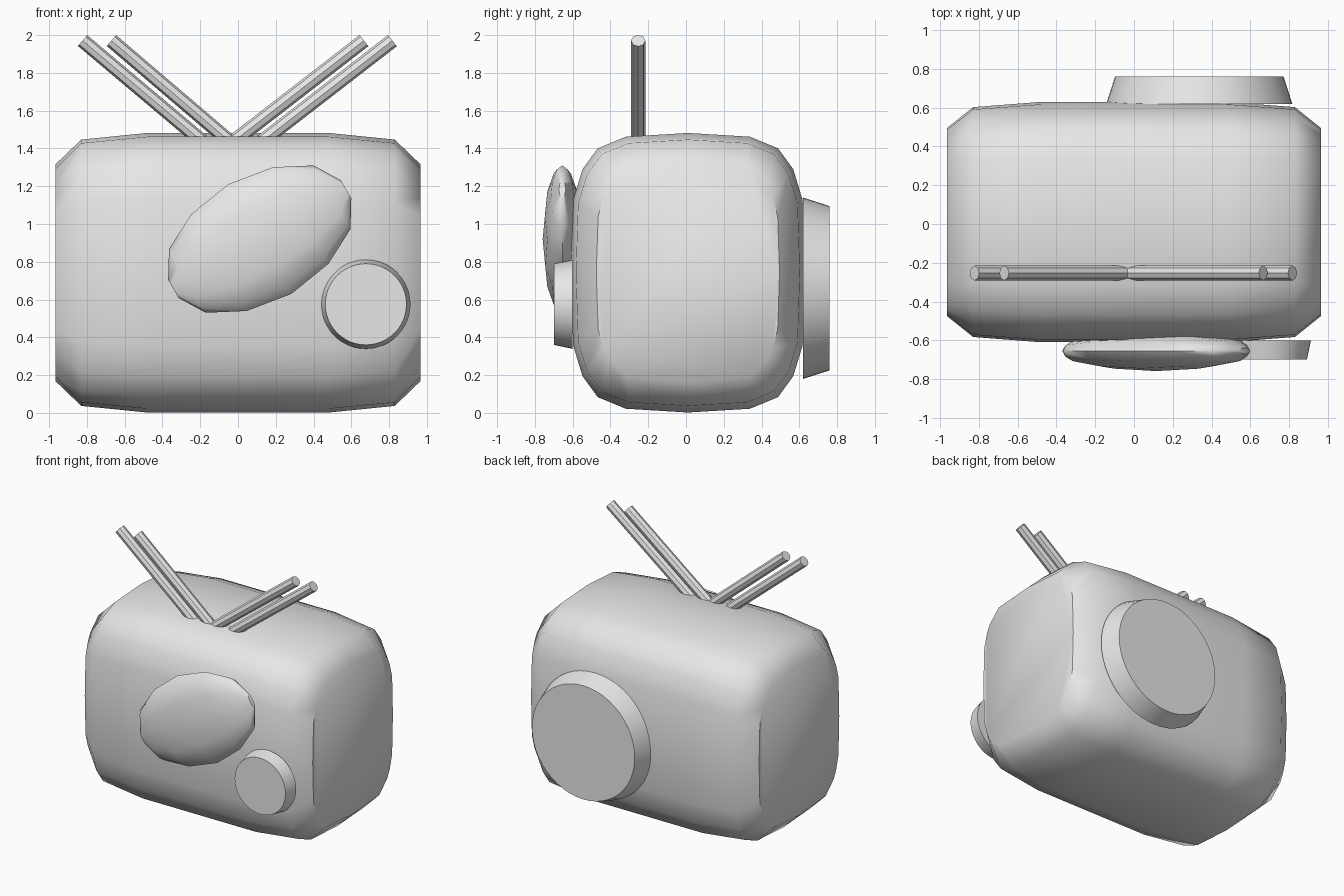
import bpy, bmesh, math
from mathutils import Matrix, Vector

cube = bpy.data.objects.get("Cube")
if cube:
    bpy.data.objects.remove(cube, do_unlink=True)

grey = bpy.data.materials.new("plain grey")
grey.use_nodes = True
grey.diffuse_color = (0.8, 0.8, 0.8, 1)
grey.node_tree.nodes["Principled BSDF"].inputs["Base Color"].default_value = (0.8, 0.8, 0.8, 1)


def loft(name, rings, matrix, sharp=45):
    """Skin a list of (x, [(y, z), ...]) rings along x, with flat end caps."""
    bm = bmesh.new()
    loops = [[bm.verts.new((x, y, z)) for y, z in pts] for x, pts in rings]
    for a, b in zip(loops, loops[1:]):
        for i in range(len(a)):
            j = (i + 1) % len(a)
            bm.faces.new((a[i], a[j], b[j], b[i]))
    bm.faces.new(loops[0])
    bm.faces.new(loops[-1])
    bmesh.ops.recalc_face_normals(bm, faces=bm.faces)
    mesh = bpy.data.meshes.new(name)
    bm.to_mesh(mesh)
    bm.free()
    obj = bpy.data.objects.new(name, mesh)
    obj.matrix_world = matrix
    mesh.materials.append(grey)
    bpy.context.collection.objects.link(obj)
    bpy.ops.object.select_all(action="DESELECT")
    obj.select_set(True)
    bpy.context.view_layer.objects.active = obj
    bpy.ops.object.shade_smooth_by_angle(angle=math.radians(sharp))
    return obj


def circle(ry, rz, n):
    return [(ry * math.cos(math.tau * i / n), rz * math.sin(math.tau * i / n)) for i in range(n)]


def rounded(quarter, ry, rz):
    """Mirror a quarter outline, from top to side, into a closed loop."""
    half = quarter + [(y, -z) for y, z in quarter[-2::-1]]
    full = half + [(-y, z) for y, z in half[-2:0:-1]]
    return [(y * ry, z * rz) for y, z in full]


# Body: rounded box lofted sideways, narrowing to flat ends
outer = [(0, 1), (0.53, 0.973), (0.77, 0.89), (0.9, 0.74), (0.98, 0.52), (1, 0)]
end = [(0, 1), (0.66, 0.96), (0.86, 0.80), (0.92, 0.70), (0.98, 0.52), (1, 0)]
half = [(0.48, rounded(outer, 0.62, 0.74)),
        (0.83, rounded(outer, 0.593, 0.705)),
        (0.965, rounded(end, 0.485, 0.575))]
rings = [(-x, p) for x, p in reversed(half)] + half
loft("body", rings, Matrix.Translation((0, 0.01, 0.742)), 48)

# Screen: flattened, tilted bulge on the front
half = [(0.25, 0.295), (0.442, 0.195), (0.528, 0.055)]
sizes = [(-u, r) for u, r in reversed(half)] + [(0, 0.335)] + half
tilt = Matrix.Translation((0.115, -0.655, 0.92)) @ Matrix.Rotation(math.radians(-30), 4, "Y")
loft("screen", [(u, circle(r * 0.31, r, 12)) for u, r in sizes], tilt, 50)


# Tapered discs: dial on the front, cover on the back
def disc(name, x, z, y0, y1, r0, r1):
    turn = Matrix.Rotation(math.radians(90), 4, "Z")
    loft(name, [(y0, circle(r0, r0, 48)), (y1, circle(r1, r1, 48))],
         Matrix.Translation((x, 0, z)) @ turn)


disc("front_dial", 0.677, 0.575, -0.60, -0.70, 0.236, 0.215)
disc("back_cover", 0.337, 0.66, 0.62, 0.76, 0.48, 0.435)

# Antennas: two pairs of octagonal rods spreading from the top
rods = [("right_outer_antenna", -0.21, -0.823), ("right_inner_antenna", -0.065, -0.67),
        ("left_inner_antenna", 0.0, 0.667), ("left_outer_antenna", 0.15, 0.818)]
for name, base, tip in rods:
    top = Vector((tip, -0.253, 1.971))
    low = Vector((base, -0.253, 1.455))
    axis = top - low
    place = Matrix.Translation(low) @ axis.to_track_quat("X", "Z").to_matrix().to_4x4()
    loft(name, [(s, circle(0.038, 0.038, 8)) for s in (-0.03, axis.length)], place, 30)
